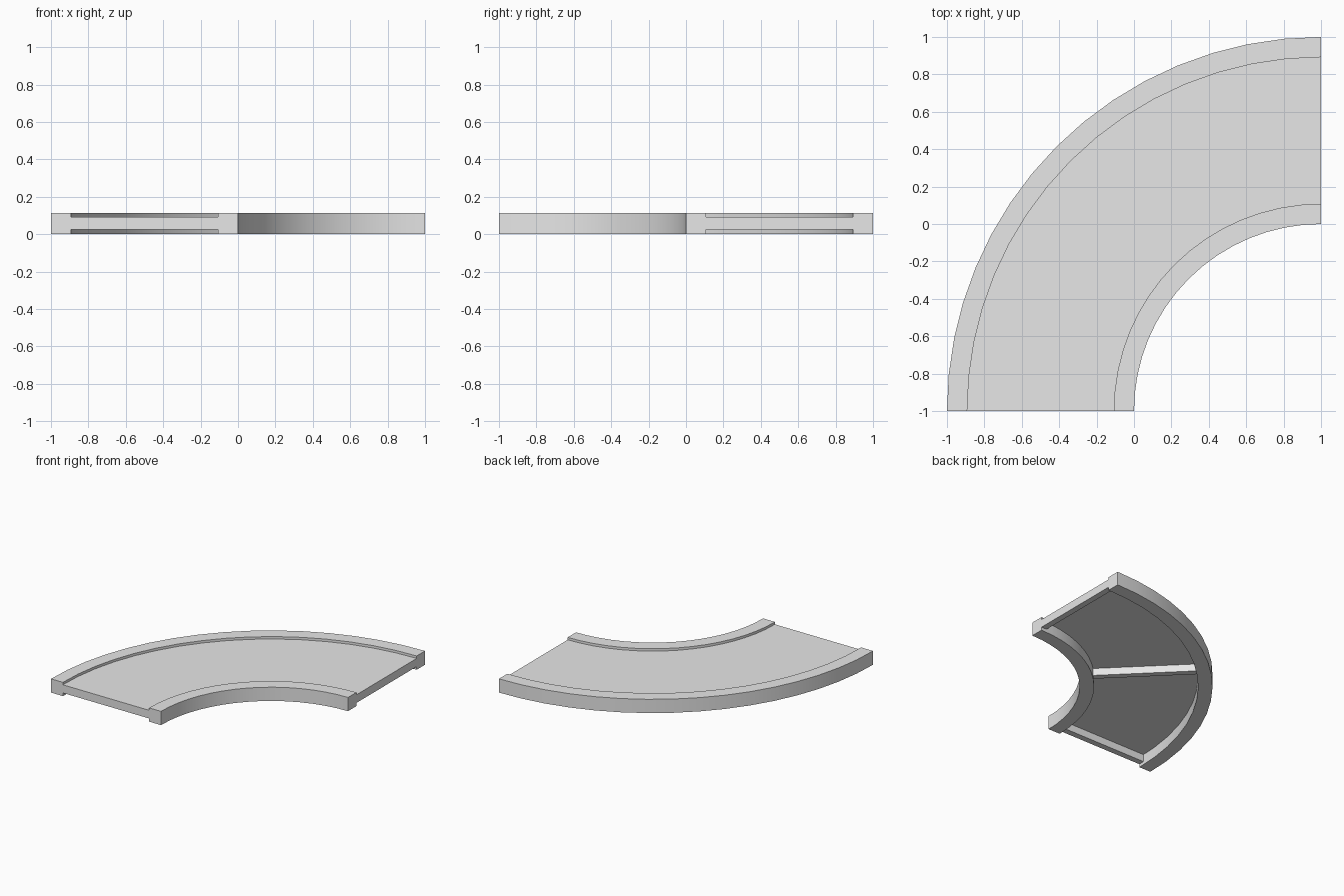
import bpy, bmesh
from math import sin, cos, radians
from mathutils import Matrix, Vector

cube = bpy.data.objects.get("Cube")
if cube:
    bpy.data.objects.remove(cube)

PIVOT = Vector((1, -1, 0))      # centre of the bend
SEGMENTS = 16
INNER, OUTER = 1.0, 2.0
RAIL = 0.108                    # rail width
HEIGHT = 0.113
DECK_LOW, DECK_TOP = 0.086, 0.093
RIB_LOW, RIB_WIDTH = 0.026, 0.05

grey = bpy.data.materials.new("light_grey")
grey.use_nodes = True
grey.diffuse_color = (0.8, 0.8, 0.8, 1)
grey.node_tree.nodes["Principled BSDF"].inputs["Base Color"].default_value = (0.8, 0.8, 0.8, 1)


def finish(name, bm):
    bmesh.ops.recalc_face_normals(bm, faces=bm.faces)
    mesh = bpy.data.meshes.new(name)
    bm.to_mesh(mesh)
    bm.free()
    mesh.materials.append(grey)
    obj = bpy.data.objects.new(name, mesh)
    bpy.context.collection.objects.link(obj)
    return obj


def curved_bar(name, r0, r1, z0, z1):
    """Sweep a rectangular section through the quarter turn."""
    bm = bmesh.new()
    rings = []
    for i in range(SEGMENTS + 1):
        a = radians(90 + 90 * i / SEGMENTS)
        rings.append([bm.verts.new(PIVOT + Vector((r * cos(a), r * sin(a), z)))
                      for r, z in ((r0, z0), (r1, z0), (r1, z1), (r0, z1))])
    for a, b in zip(rings, rings[1:]):
        for k in range(4):
            n = (k + 1) % 4
            bm.faces.new((a[k], a[n], b[n], b[k]))
    bm.faces.new(rings[0])
    bm.faces.new(rings[-1])
    obj = finish(name, bm)
    bpy.ops.object.select_all(action='DESELECT')
    obj.select_set(True)
    bpy.context.view_layer.objects.active = obj
    bpy.ops.object.shade_smooth_by_angle(angle=radians(30))


def cross_rib(name, angle, shift):
    """Straight rib running radially under the deck."""
    bm = bmesh.new()
    length = OUTER - INNER - 2 * RAIL
    size = Matrix.Diagonal((length, RIB_WIDTH, DECK_LOW - RIB_LOW, 1))
    place = Matrix.Translation(((INNER + OUTER) / 2, shift, (DECK_LOW + RIB_LOW) / 2))
    turn = Matrix.Translation(PIVOT) @ Matrix.Rotation(radians(angle), 4, 'Z')
    bmesh.ops.create_cube(bm, size=1, matrix=turn @ place @ size)
    finish(name, bm)


# Side rails and the thin deck between them
curved_bar("inner_rail", INNER, INNER + RAIL, 0, HEIGHT)
curved_bar("outer_rail", OUTER - RAIL, OUTER, 0, HEIGHT)
curved_bar("deck", INNER + RAIL, OUTER - RAIL, DECK_LOW, DECK_TOP)

# Supports below the deck, flush at both ends
cross_rib("right_end_rib", 180, -RIB_WIDTH / 2)
cross_rib("middle_rib", 135, 0)
cross_rib("left_end_rib", 90, RIB_WIDTH / 2)
